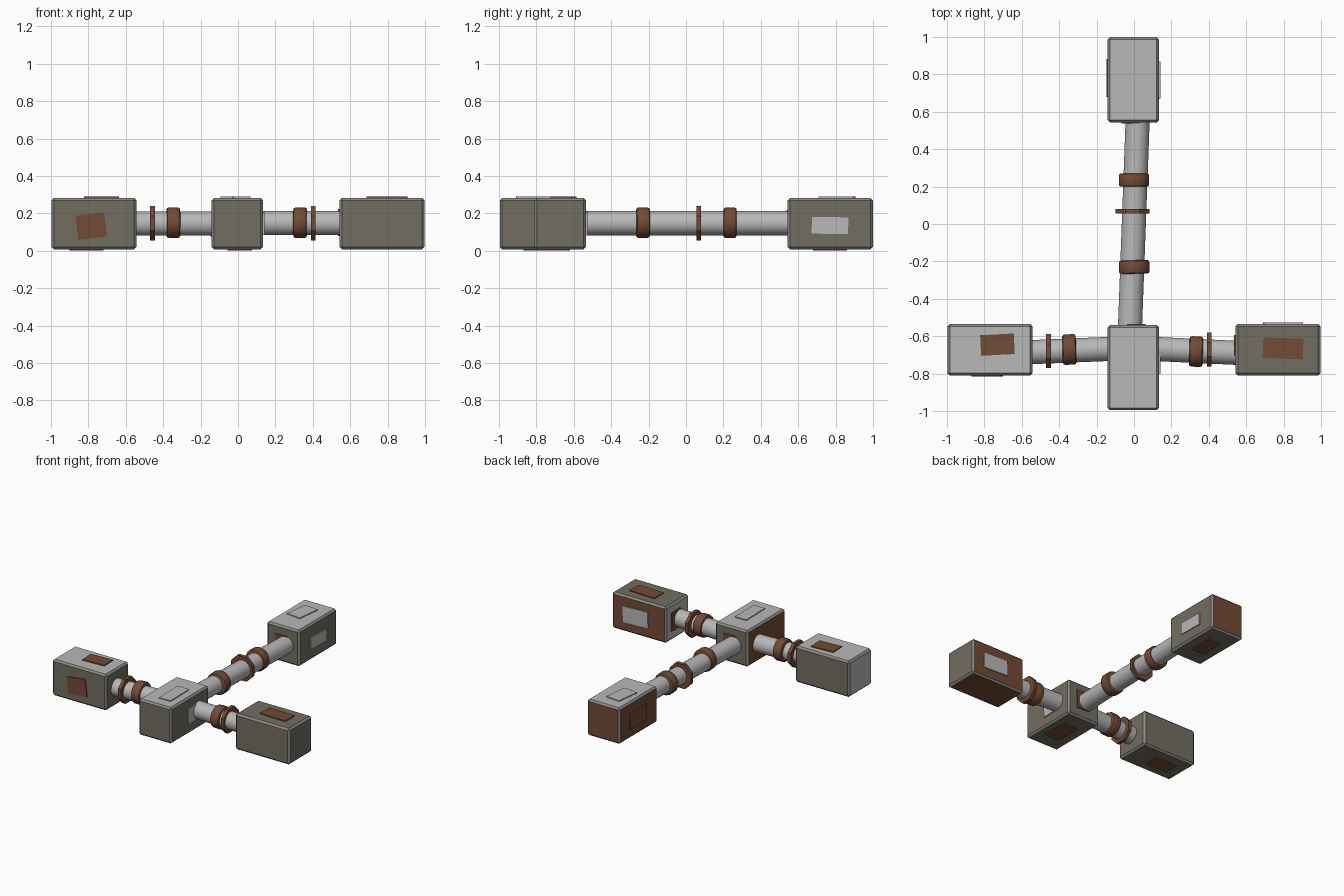
import bpy, bmesh, math
from mathutils import Vector, Matrix

if "Cube" in bpy.data.objects:
    bpy.data.objects.remove(bpy.data.objects["Cube"])


def material(name, rgb):
    m = bpy.data.materials.new(name)
    m.diffuse_color = (*rgb, 1)
    m.use_nodes = True
    m.node_tree.nodes["Principled BSDF"].inputs["Base Color"].default_value = m.diffuse_color
    return m


LIGHT = material("light_grey", (0.48, 0.48, 0.48))
OLIVE = material("olive_grey", (0.17, 0.155, 0.12))
BROWN = material("rust_brown", (0.17, 0.07, 0.035))
TRIM = material("edge_grey", (0.25, 0.25, 0.23))
MATS = [LIGHT, OLIVE, BROWN, TRIM]
L, O, B, T = range(4)

NORMALS = {"+x": Vector((1, 0, 0)), "-x": Vector((-1, 0, 0)),
           "+y": Vector((0, 1, 0)), "-y": Vector((0, -1, 0)),
           "+z": Vector((0, 0, 1)), "-z": Vector((0, 0, -1))}


def finish(bm, name, mats):
    me = bpy.data.meshes.new(name)
    bm.to_mesh(me)
    bm.free()
    for m in mats:
        me.materials.append(m)
    ob = bpy.data.objects.new(name, me)
    bpy.context.collection.objects.link(ob)
    return ob


def crate(name, centre, size, colours):
    """Chamfered box: grey edges, each side coloured by its direction."""
    bm = bmesh.new()
    bmesh.ops.create_cube(bm, size=1)
    bmesh.ops.scale(bm, vec=size, verts=bm.verts)
    bmesh.ops.bevel(bm, geom=bm.edges[:], offset=0.013, segments=1, affect='EDGES')
    bmesh.ops.translate(bm, vec=centre, verts=bm.verts)
    bm.normal_update()
    for f in bm.faces:
        f.material_index = T
        for key, n in NORMALS.items():
            if f.normal.dot(n) > 0.99:
                f.material_index = colours[key]
    return finish(bm, name, MATS)


def patch(name, side, centre, size, colour, turn=0):
    """Thin plate on a crate side; size is along the two in-plane axes."""
    axis = "xyz".index(side[1])
    dims = list(size)
    dims.insert(axis, 0.008)
    n = NORMALS[side]
    bm = bmesh.new()
    bmesh.ops.create_cube(bm, size=1)
    bmesh.ops.scale(bm, vec=dims, verts=bm.verts)
    bmesh.ops.rotate(bm, cent=(0, 0, 0), verts=bm.verts,
                     matrix=Matrix.Rotation(math.radians(turn), 3, n))
    bmesh.ops.translate(bm, vec=Vector(centre) + n * 0.003, verts=bm.verts)
    finish(bm, name, [MATS[colour]])


def tube(name, a, b, radius, colour, sides=24, bevel=0.0, smooth=True):
    """Capped cylinder between two points, with optional bevelled rims."""
    a, b = Vector(a), Vector(b)
    d = b - a
    bm = bmesh.new()
    bmesh.ops.create_cone(bm, cap_ends=True, segments=sides, radius1=radius,
                          radius2=radius, depth=d.length)
    bmesh.ops.rotate(bm, cent=(0, 0, 0), verts=bm.verts,
                     matrix=Matrix.Rotation(math.pi / sides, 3, 'Z'))
    if bevel:
        rims = [e for e in bm.edges if any(len(f.verts) > 4 for f in e.link_faces)]
        bmesh.ops.bevel(bm, geom=rims, offset=bevel, segments=2, profile=0.5, affect='EDGES')
    rot = d.to_track_quat('Z', 'Y').to_matrix().to_4x4()
    bm.transform(Matrix.Translation((a + b) / 2) @ rot)
    ob = finish(bm, name, [MATS[colour]])
    if smooth:
        bpy.context.view_layer.objects.active = ob
        ob.select_set(True)
        bpy.ops.object.shade_smooth_by_angle(angle=math.radians(35))
        ob.select_set(False)


# Four crates
Z = 0.145
LONG_X, LONG_Y = (0.455, 0.275, 0.274), (0.275, 0.455, 0.274)


def sides(**over):
    c = dict.fromkeys(NORMALS, O)
    for k, v in over.items():
        c[k.replace("p", "+").replace("m", "-")] = v
    return c


crate("left_crate", (-0.77, -0.672, Z), LONG_X, sides(mx=L, pz=L))
crate("right_crate", (0.77, -0.672, Z), LONG_X, sides(mx=L, py=B, mz=B))
crate("centre_crate", (-0.003, -0.768, Z), LONG_Y, sides(mx=B, pz=L))
crate("back_crate", (-0.003, 0.771, Z), LONG_Y, sides(mx=B, py=B, pz=L))

# Patches
TOP, BOT = 0.282, 0.008
patch("left_top_patch", "+z", (-0.73, -0.645, TOP), (0.18, 0.11), B, 3)
patch("left_front_patch", "-y", (-0.785, -0.8095, 0.132), (0.155, 0.13), B, 7)
patch("left_bottom_patch", "-z", (-0.81, -0.675, BOT), (0.18, 0.11), B)
patch("right_top_patch", "+z", (0.797, -0.665, TOP), (0.215, 0.11), B, -2)
patch("right_back_patch", "+y", (0.797, -0.5345, 0.145), (0.21, 0.12), L, 2)
patch("right_inner_patch", "-x", (0.5425, -0.65, 0.15), (0.11, 0.14), B, 2)
patch("centre_top_patch", "+z", (0.018, -0.793, TOP), (0.095, 0.23), L, 1)
patch("centre_side_patch", "+x", (0.1345, -0.74, 0.145), (0.12, 0.12), L, 2)
patch("centre_back_patch", "+y", (0.01, -0.5405, 0.15), (0.10, 0.14), B, 2)
patch("centre_bottom_patch", "-z", (0.01, -0.77, BOT), (0.13, 0.2), B)
patch("back_top_patch", "+z", (-0.024, 0.808, TOP), (0.115, 0.185), L, -7)
patch("back_right_patch", "+x", (0.1345, 0.77, 0.135), (0.195, 0.09), L, -1)
patch("back_left_patch", "-x", (-0.1405, 0.78, 0.14), (0.2, 0.12), B, 2)
patch("back_inner_patch", "-y", (-0.015, 0.5435, 0.15), (0.10, 0.13), B, 2)
patch("back_bottom_patch", "-z", (0.0, 0.77, BOT), (0.11, 0.18), B)

# Pipes joining the crates
tube("left_pipe", (-0.57, -0.686, Z), (-0.11, -0.667, Z), 0.065, L)
tube("right_pipe", (0.11, -0.668, 0.148), (0.57, -0.69, 0.148), 0.065, L)
tube("back_pipe", (-0.022, -0.57, 0.147), (0.02, 0.57, 0.147), 0.065, L)

# Rounded collars and thin flanges around the pipes
PZ = 0.15
tube("left_collar", (-0.382, -0.672, PZ), (-0.31, -0.67, PZ), 0.083, B, 16, 0.012)
tube("right_collar", (0.296, -0.681, PZ), (0.368, -0.683, PZ), 0.083, B, 16, 0.012)
tube("back_collar_near", (0.002, -0.266, PZ), (0.0, -0.194, PZ), 0.083, B, 16, 0.012)
tube("back_collar_far", (0.0, 0.2, PZ), (0.0, 0.271, PZ), 0.083, B, 16, 0.012)
tube("left_flange", (-0.47, -0.679, Z + 0.002), (-0.444, -0.679, Z + 0.002), 0.099, B, 8, smooth=False)
tube("right_flange", (0.389, -0.671, Z + 0.002), (0.414, -0.671, Z + 0.002), 0.099, B, 8, smooth=False)
tube("back_flange", (-0.008, 0.055, Z + 0.002), (-0.008, 0.081, Z + 0.002), 0.099, B, 8, smooth=False)
